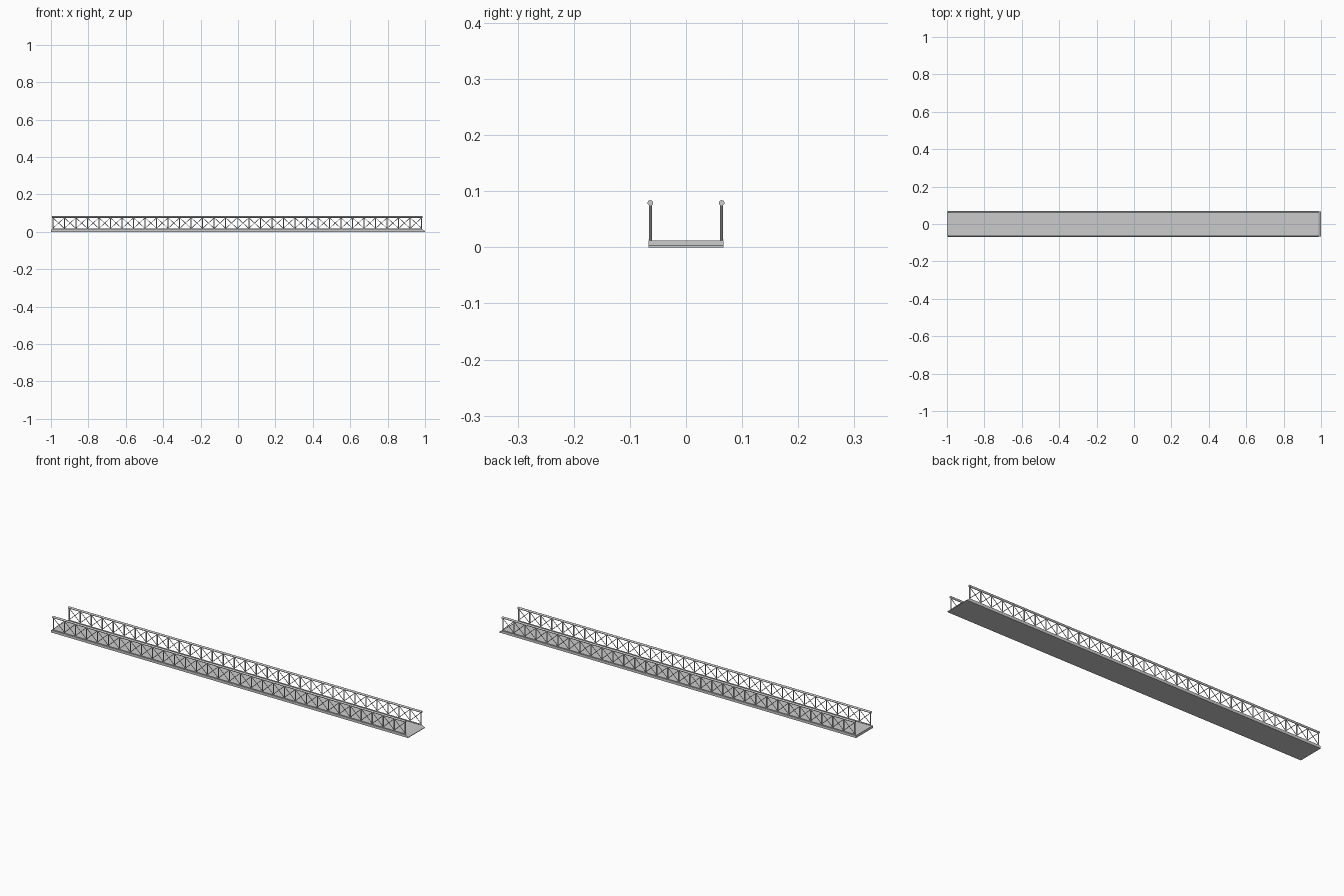
import bpy, bmesh
from mathutils import Vector

if "Cube" in bpy.data.objects:
    bpy.data.objects.remove(bpy.data.objects["Cube"])

X0, X1 = -0.99, 0.982      # first and last post
PANELS = 32
RAIL_Y = 0.0635
Z_LOW, Z_HIGH = 0.012, 0.078


def finish(name, bm, smooth=False):
    bmesh.ops.recalc_face_normals(bm, faces=bm.faces)
    me = bpy.data.meshes.new(name)
    bm.to_mesh(me)
    bm.free()
    ob = bpy.data.objects.new(name, me)
    bpy.context.collection.objects.link(ob)
    if smooth:
        bpy.context.view_layer.objects.active = ob
        ob.select_set(True)
        bpy.ops.object.shade_smooth_by_angle()
        ob.select_set(False)
    return ob


def bar(bm, a, b, r, sides=8):
    a, b = Vector(a), Vector(b)
    d = b - a
    made = bmesh.ops.create_cone(bm, cap_ends=True, segments=sides,
                                 radius1=r, radius2=r, depth=d.length)
    rot = d.to_track_quat('Z', 'Y').to_matrix()
    for v in made['verts']:
        v.co = rot @ v.co + (a + b) / 2


# deck slab with a small sloped lip at its right end
bm = bmesh.new()
profile = [(-1, 0), (1, 0), (1, 0.003), (0.986, 0.012), (-1, 0.012)]
face = bm.faces.new([bm.verts.new((x, -0.067, z)) for x, z in profile])
ext = bmesh.ops.extrude_face_region(bm, geom=[face])
for v in ext['geom']:
    if isinstance(v, bmesh.types.BMVert):
        v.co.y = 0.067
finish("deck", bm)

step = (X1 - X0) / PANELS
for side, y in (("front", -RAIL_Y), ("back", RAIL_Y)):
    # round handrail
    bm = bmesh.new()
    bar(bm, (X0 - 0.004, y, 0.079), (X1 + 0.004, y, 0.079), 0.005, 16)
    finish(side + "_handrail", bm, True)

    # low rail along the deck
    bm = bmesh.new()
    bar(bm, (X0, y, 0.0135), (X1, y, 0.0135), 0.003)
    finish(side + "_bottom_rail", bm, True)

    # upright posts
    bm = bmesh.new()
    for i in range(PANELS + 1):
        x = X0 + i * step
        bar(bm, (x, y, 0.01), (x, y, Z_HIGH), 0.0026)
    finish(side + "_posts", bm, True)

    # crossed braces in every panel
    bm = bmesh.new()
    for i in range(PANELS):
        a = X0 + i * step
        b = a + step
        bar(bm, (a, y, 0.018), (b, y, 0.075), 0.0015, 6)
        bar(bm, (a, y, 0.075), (b, y, 0.018), 0.0015, 6)
    finish(side + "_cross_braces", bm, True)
